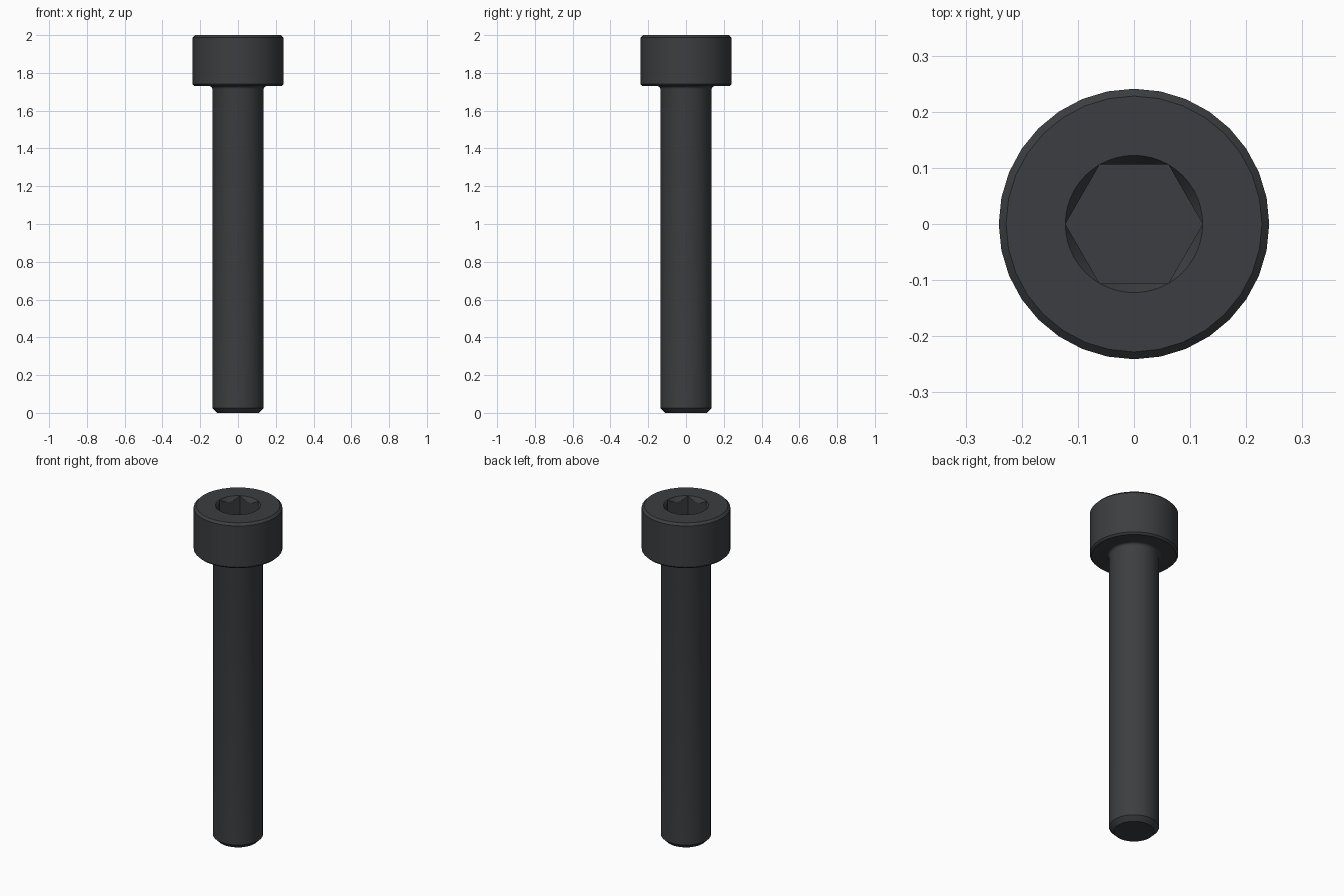
import bpy, bmesh
from math import sin, cos, pi, radians

if "Cube" in bpy.data.objects:
    bpy.data.objects.remove(bpy.data.objects["Cube"])

SIDES, SOCKET_SIDES = 32, 48
TOP, HEX_FLAT, SOCKET_DEPTH = 2.0, 0.106, 0.13
HEX_CORNER = HEX_FLAT / cos(pi / 6)

bm = bmesh.new()


def ring(n, point):
    """Closed ring of n vertices; point(angle) gives (radius, height)."""
    verts = []
    for i in range(n):
        a = 2 * pi * i / n
        r, z = point(a)
        verts.append(bm.verts.new((r * cos(a), r * sin(a), z)))
    return verts


def skin(lower, upper):
    n = len(lower)
    for i in range(n):
        j = (i + 1) % n
        bm.faces.new((lower[i], lower[j], upper[j], upper[i]))


def loop_edges(verts):
    return [bm.edges.get((verts[i - 1], verts[i])) for i in range(len(verts))]


# Shank and head: chamfered tip, fillet under the head, chamfered head rims
fillet = [(0.151 - 0.015 * cos(radians(a)), 1.715 + 0.015 * sin(radians(a)))
          for a in (0, 22.5, 45, 67.5, 90)]
profile = [(0.11, 0), (0.136, 0.026)] + fillet + [
    (0.231, 1.73), (0.241, 1.74), (0.241, TOP - 0.013), (0.228, TOP)]
rings = [ring(SIDES, lambda a, p=p: p) for p in profile]
for lower, upper in zip(rings, rings[1:]):
    skin(lower, upper)
bm.faces.new(rings[0][::-1])


# Hex socket: round countersink running into six flat walls
def hex_radius(a):
    return HEX_FLAT / cos(a % (pi / 3) - pi / 6)


rim = ring(SOCKET_SIDES, lambda a: (HEX_CORNER, TOP))
mouth = ring(SOCKET_SIDES, lambda a: (
    hex_radius(a), TOP - 1.5 * (HEX_CORNER - hex_radius(a))))
floor = ring(SOCKET_SIDES, lambda a: (hex_radius(a), TOP - SOCKET_DEPTH))
skin(rim, mouth)
skin(mouth, floor)
bm.faces.new(floor)

# Flat top face between head rim and socket
bmesh.ops.bridge_loops(bm, edges=loop_edges(rings[-1]) + loop_edges(rim))
bmesh.ops.remove_doubles(bm, verts=bm.verts[:], dist=1e-5)
bmesh.ops.recalc_face_normals(bm, faces=bm.faces[:])

mesh = bpy.data.meshes.new("socket_head_screw")
bm.to_mesh(mesh)
bm.free()
screw = bpy.data.objects.new("socket_head_screw", mesh)
bpy.context.collection.objects.link(screw)

# Dark steel
steel = bpy.data.materials.new("dark_steel")
steel.diffuse_color = (0.045, 0.048, 0.052, 1)
steel.use_nodes = True
steel.node_tree.nodes["Principled BSDF"].inputs["Base Color"].default_value = steel.diffuse_color
mesh.materials.append(steel)

bpy.context.view_layer.objects.active = screw
screw.select_set(True)
bpy.ops.object.shade_smooth_by_angle(angle=radians(30))
